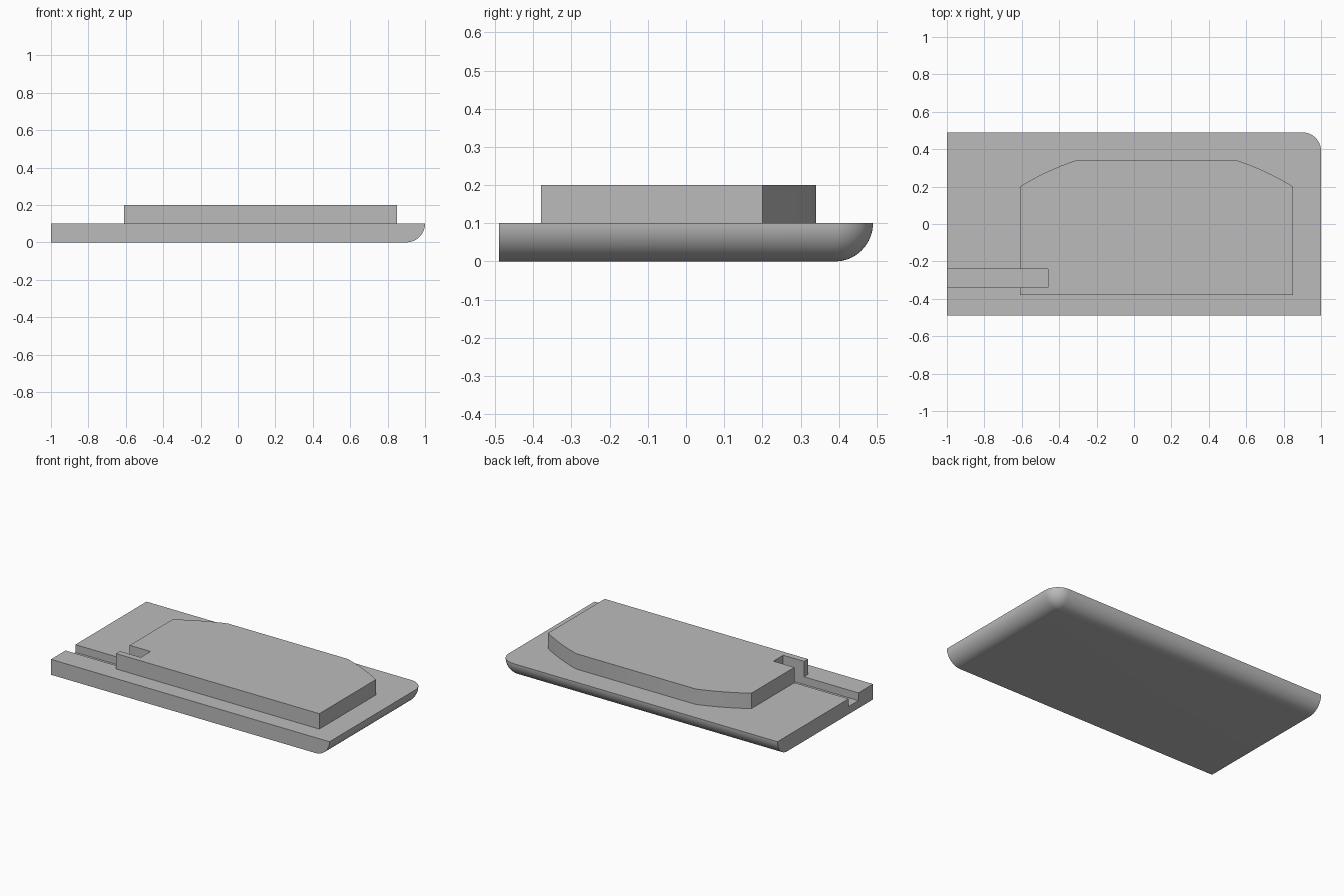
import bpy, bmesh
from math import sin, cos, pi, asin, sqrt

cube = bpy.data.objects.get("Cube")
if cube:
    bpy.data.objects.remove(cube, do_unlink=True)

grey = bpy.data.materials.new("plain_grey")
grey.use_nodes = True
colour = (0.5, 0.5, 0.5, 1)
grey.diffuse_color = colour
grey.node_tree.nodes["Principled BSDF"].inputs["Base Color"].default_value = colour


def loft(name, rings):
    """Closed solid through matching rings, listed from bottom to top."""
    bm = bmesh.new()
    loops = [[bm.verts.new(p) for p in ring] for ring in rings]
    n = len(loops[0])
    for low, high in zip(loops, loops[1:]):
        for i in range(n):
            j = (i + 1) % n
            bm.faces.new((low[i], low[j], high[j], high[i]))
    bm.faces.new(loops[0][::-1])
    bm.faces.new(loops[-1])
    bmesh.ops.remove_doubles(bm, verts=bm.verts, dist=1e-5)
    bmesh.ops.recalc_face_normals(bm, faces=bm.faces)
    mesh = bpy.data.meshes.new(name)
    bm.to_mesh(mesh)
    bm.free()
    mesh.materials.append(grey)
    obj = bpy.data.objects.new(name, mesh)
    bpy.context.collection.objects.link(obj)
    return obj


def prism(name, outline, z0, z1):
    return loft(name, [[(x, y, z) for x, y in outline] for z in (z0, z1)])


# Base plate: quarter-round underside on the +x and back edges, ball corner
X, Y, R, STEPS = 1.0, 0.49, 0.1, 16
rings = []
for k in range(STEPS + 1):
    a = pi / 2 * k / STEPS
    r, z = R * sin(a), R - R * cos(a)
    arc = [(X - R + r * cos(t), Y - R + r * sin(t), z)
           for t in (pi / 2 * i / STEPS for i in range(STEPS + 1))]
    rings.append([(-X, -Y, z), (X - R + r, -Y, z)] + arc + [(-X, Y - R + r, z)])
base = loft("base_plate", rings)

# Raised deck: flat back edge with shoulders lying on one wide circle
MID, HALF, FLAT, SHOULDER, BACK, FRONT = 0.12, 0.73, 0.43, 0.2, 0.34, -0.38
cy = (FLAT**2 + BACK**2 - HALF**2 - SHOULDER**2) / (2 * (BACK - SHOULDER))
rad = sqrt(HALF**2 + (SHOULDER - cy)**2)
a0, a1 = asin(HALF / rad), asin(FLAT / rad)
side = [(rad * sin(a), cy + rad * cos(a))
        for a in (a0 + (a1 - a0) * i / 8 for i in range(9))]
half = [(HALF, FRONT)] + side
outline = half + [(-x, y) for x, y in reversed(half)]
deck = prism("raised_deck", [(MID + x, y) for x, y in outline], R, 2 * R)

# Slot running in from the -x end, cut through the deck and half the base
slot = prism("slot_cutter",
             [(-1.1, -0.34), (-0.46, -0.34), (-0.46, -0.24), (-1.1, -0.24)], 0.05, 0.3)
for obj in (base, deck):
    mod = obj.modifiers.new("slot", 'BOOLEAN')
    mod.operation, mod.solver, mod.object = 'DIFFERENCE', 'EXACT', slot
    bpy.ops.object.select_all(action='DESELECT')
    obj.select_set(True)
    bpy.context.view_layer.objects.active = obj
    bpy.ops.object.modifier_apply(modifier=mod.name)
    bpy.ops.object.shade_smooth_by_angle(angle=pi / 6)
bpy.data.objects.remove(slot, do_unlink=True)
